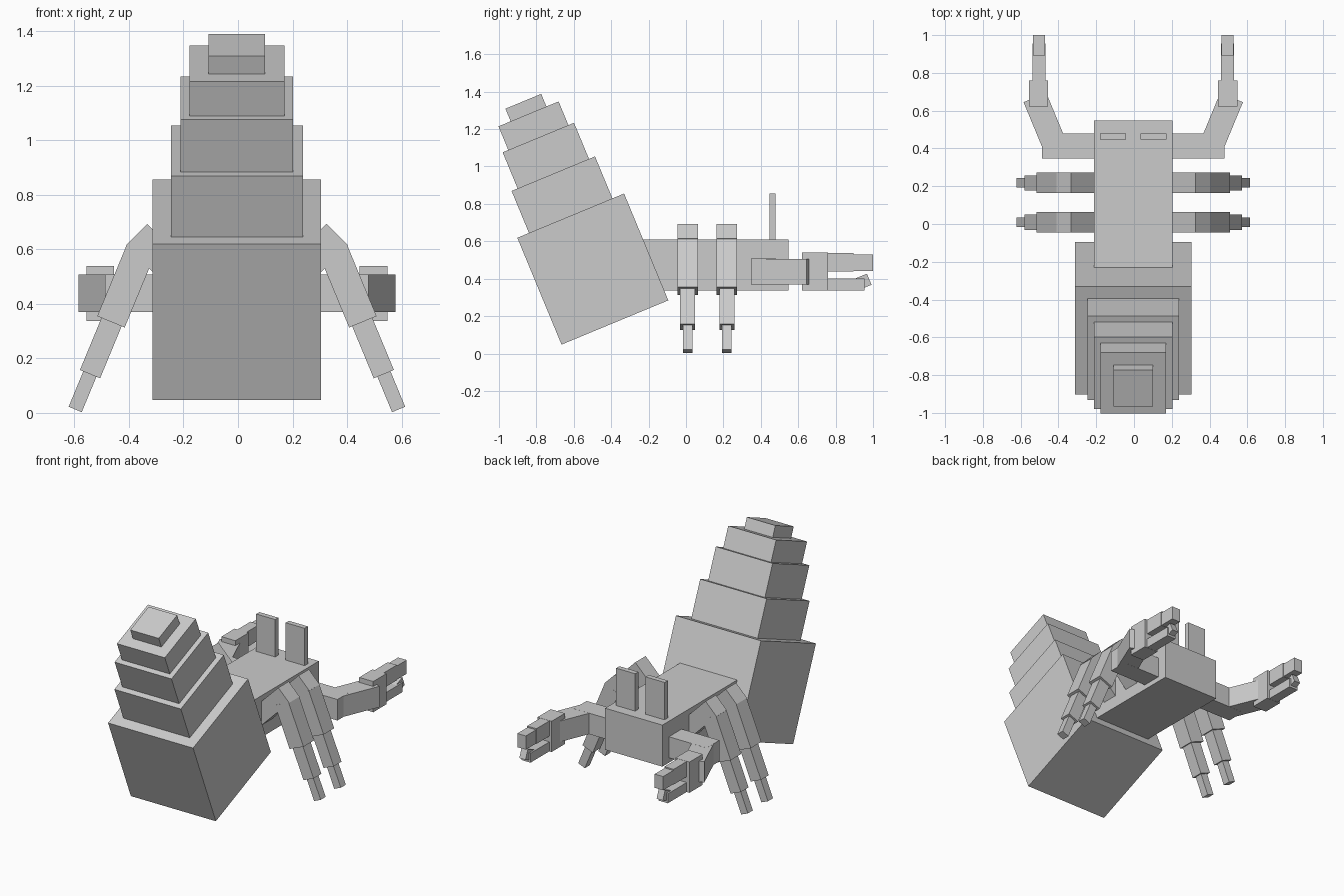
import bpy, math
from mathutils import Matrix, Vector

cube = bpy.data.objects.get("Cube")
if cube:
    bpy.data.objects.remove(cube, do_unlink=True)

grey = bpy.data.materials.new("plain_grey")
grey.use_nodes = True
grey.diffuse_color = (0.6, 0.6, 0.6, 1)
grey.node_tree.nodes["Principled BSDF"].inputs["Base Color"].default_value = (0.6, 0.6, 0.6, 1)

MID = -0.004  # plane of symmetry
TILT = math.radians(22.5)


def box(name, centre, size, axis="X", angle=0.0):
    """Flat box, turned about one axis through its centre."""
    x, y, z = (s / 2 for s in size)
    verts = [(i * x, j * y, k * z) for i in (-1, 1) for j in (-1, 1) for k in (-1, 1)]
    faces = [(0, 1, 3, 2), (4, 6, 7, 5), (0, 4, 5, 1), (2, 3, 7, 6), (0, 2, 6, 4), (1, 5, 7, 3)]
    mesh = bpy.data.meshes.new(name)
    mesh.from_pydata(verts, [], faces)
    turn = Matrix.Translation(Vector(centre) + Vector((MID, 0, 0))) @ Matrix.Rotation(angle, 4, axis)
    mesh.transform(turn)
    mesh.materials.append(grey)
    obj = bpy.data.objects.new(name, mesh)
    bpy.context.collection.objects.link(obj)
    return obj


def pair(name, centre, size, axis="X", angle=0.0):
    """The same box on both sides of the body."""
    x, y, z = centre
    box("left_" + name, centre, size, axis, angle)
    box("right_" + name, (-x, y, z), size, axis, angle if axis == "X" else -angle)


# Stepped shell, leaning back along one tilted axis
axis = Vector((0, -math.sin(TILT), math.cos(TILT)))
base = Vector((0, -0.38, 0.166))
for n, (width, height) in enumerate([(0.618, 0.618), (0.483, 0.243), (0.413, 0.209), (0.348, 0.137), (0.207, 0.073)]):
    box(f"shell_tier_{n + 1}", base + axis * height / 2, (width, width, height), "X", TILT)
    base += axis * height

# Body and eye stalks
box("body", (0, 0.123, 0.473), (0.416, 0.85, 0.273))
pair("eye_stalk", (0.107, 0.463, 0.732), (0.138, 0.033, 0.246))

# Walking legs: a raised root, then three narrowing segments
for row, y in (("front", 0.218), ("rear", 0.009)):
    pair(row + "_leg_root", (0.269, y, 0.555), (0.28, 0.108, 0.111), "Y", -math.pi / 4)
    joints = [Vector((0.355, 0, 0.594)), Vector((0.461, 0, 0.3335)),
              Vector((0.537, 0, 0.1415)), Vector((0.595, 0, 0.0135))]
    for part, width, top, end in zip(("thigh", "shin", "foot"), (0.109, 0.08, 0.052), joints, joints[1:]):
        c = (top + end) / 2
        pair(f"{row}_leg_{part}", (c.x, y, c.z), (width, width, (end - top).length), "Y", -TILT)

# Claw arms and pincers
pair("arm_upper", (0.333, 0.414, 0.438), (0.3, 0.132, 0.138))
pair("arm_lower", (0.469, 0.545, 0.438), (0.13, 0.27, 0.137), "Z", -TILT)
pair("palm", (0.501, 0.69, 0.438), (0.102, 0.137, 0.202))
pair("upper_finger", (0.499, 0.826, 0.488), (0.067, 0.137, 0.1))
pair("upper_finger_tip", (0.499, 0.946, 0.485), (0.062, 0.108, 0.09))
pair("lower_finger", (0.499, 0.855, 0.369), (0.067, 0.2, 0.062))
pair("lower_finger_tip", (0.499, 0.945, 0.383), (0.045, 0.075, 0.064), "X", TILT)
